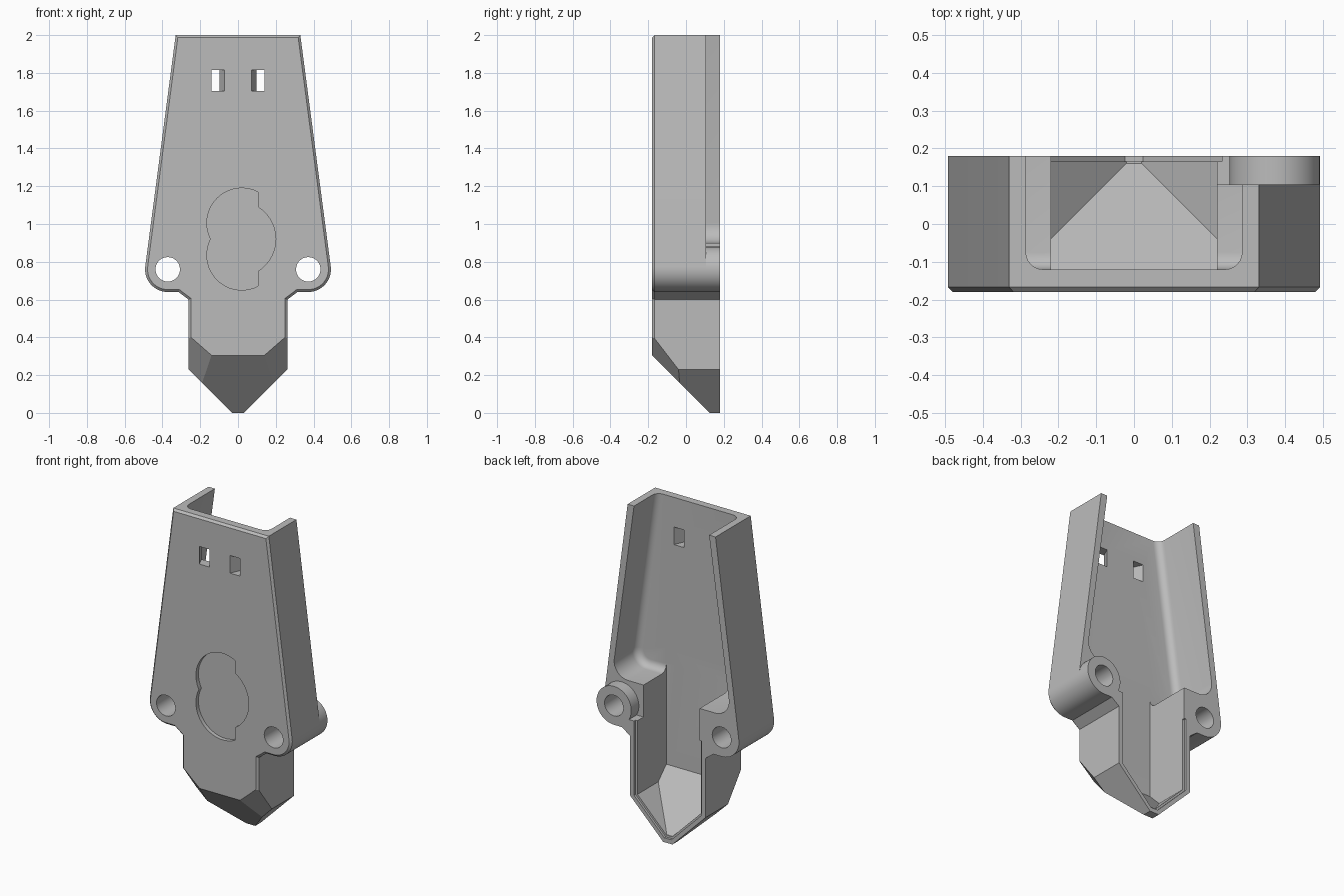
import bpy, bmesh
from math import sin, cos, radians
from mathutils import Vector

if "Cube" in bpy.data.objects:
    bpy.data.objects.remove(bpy.data.objects["Cube"])

grey = bpy.data.materials.new("light_grey")
grey.use_nodes = True
COLOUR = (0.5, 0.5, 0.5, 1)
grey.diffuse_color = COLOUR
grey.node_tree.nodes["Principled BSDF"].inputs["Base Color"].default_value = COLOUR


def arc(cx, cz, r, a0, a1, n=14):
    angles = [radians(a0 + (a1 - a0) * i / n) for i in range(n + 1)]
    return [(cx + r * cos(a), cz + r * sin(a)) for a in angles]


def mirrored(half):
    return half + [(-x, z) for x, z in reversed(half)]


def prism(name, outline, y0, y1, bevel=0, segments=1, planes=(), shear=0):
    """Extrude an (x, z) outline along y, round its front rim, trim by planes."""
    bm = bmesh.new()
    front = [bm.verts.new((x, y0, z)) for x, z in outline]
    back = [bm.verts.new((x + shear, y1, z)) for x, z in outline]
    face = bm.faces.new(front)
    bm.faces.new(back[::-1])
    n = len(front)
    for i in range(n):
        j = (i + 1) % n
        bm.faces.new((front[j], front[i], back[i], back[j]))
    bmesh.ops.recalc_face_normals(bm, faces=bm.faces)
    if bevel:
        bmesh.ops.bevel(bm, geom=list(face.edges), offset=bevel, segments=segments,
                        profile=0.5, affect='EDGES')
    for point, normal in planes:
        bmesh.ops.bisect_plane(bm, geom=bm.verts[:] + bm.edges[:] + bm.faces[:],
                               plane_co=point, plane_no=normal, clear_outer=True)
        bmesh.ops.holes_fill(bm, edges=[e for e in bm.edges if e.is_boundary], sides=0)
    bmesh.ops.recalc_face_normals(bm, faces=bm.faces)
    mesh = bpy.data.meshes.new(name)
    bm.to_mesh(mesh)
    bm.free()
    mesh.materials.append(grey)
    ob = bpy.data.objects.new(name, mesh)
    bpy.context.collection.objects.link(ob)
    return ob


def cut(target, cutter, operation='DIFFERENCE'):
    mod = target.modifiers.new("cut", 'BOOLEAN')
    mod.object, mod.operation, mod.solver = cutter, operation, 'EXACT'
    bpy.context.view_layer.objects.active = target
    bpy.ops.object.modifier_apply(modifier=mod.name)
    bpy.data.objects.remove(cutter)


# Outer body with ears, neck and faceted pointed tip
EAR_X, EAR_Z, EAR_R = 0.372, 0.76, 0.12
half = [(0.33, 2.0)] + arc(EAR_X, EAR_Z, EAR_R, 8, -90) + [
    (0.315, 0.64), (0.262, 0.6), (0.262, 0.23), (0.032, 0)]
a, b, c = Vector((0.14, -0.18, 0.305)), Vector((0.26, -0.18, 0.41)), Vector((0.262, -0.04, 0.23))
side = (b - a).cross(c - a).normalized()
if side.z > 0:
    side.negate()
trims = [(a, (0, -1, -1)), (a, side),
         (Vector((-a.x, a.y, a.z)), Vector((-side.x, side.y, side.z)))]
body = prism("shell_body", mirrored(half), -0.18, 0.18, 0.013, 1, trims)

# Tapered upper cavity with rounded floor, and straight neck cavity
upper = [(0.272, 2.1)] + arc(0.328, 0.995, 0.095, 7, -90, 8)
cut(body, prism("upper_cavity", mirrored(upper), -0.12, 0.3, 0.045, 6))
neck = [(0.22, 1.05), (0.22, 0.24), (0.02, 0.04)]
cut(body, prism("neck_cavity", mirrored(neck), -0.12, 0.3,
                planes=[((0, 0, 0.2), (0, -1, -1))]))
lip = [(0.233, 0.7), (0.233, 0.236), (0.024, 0.027)]
cut(body, prism("rim_step", mirrored(lip), 0.165, 0.3))

# Lowered left wall, leaving a round boss on the ear
lowered = [(0.18, 2.1), (0.6, 2.1), (0.6, EAR_Z)] + \
    arc(EAR_X, EAR_Z, EAR_R, 0, 210, 24) + [(0.262, 0.7), (0.18, 0.7)]
cut(body, prism("wall_notch", lowered, 0.105, 0.3))

# Ear holes and slanted slots
for s in (1, -1):
    cut(body, prism("ear_hole", arc(s * EAR_X, EAR_Z, 0.065, 0, 345, 23), -0.3, 0.3))
    slot = [(s * x, z) for x, z in ((0.07, 1.705), (0.14, 1.705), (0.14, 1.815), (0.07, 1.815))]
    cut(body, prism("slot", slot, -0.181, -0.11, shear=s * 0.033))

# Shallow lobed recess in the front plate
recess = arc(0, 0.92, 0.2, -58, 58) + arc(0.02, 1.005, 0.185, 62, 207, 18) + \
    arc(0.02, 0.835, 0.185, 153, 298, 18)
cut(body, prism("recess", recess, -0.3, -0.155))

bpy.ops.object.select_all(action='DESELECT')
body.select_set(True)
bpy.context.view_layer.objects.active = body
bpy.ops.object.shade_smooth_by_angle(angle=radians(25))
